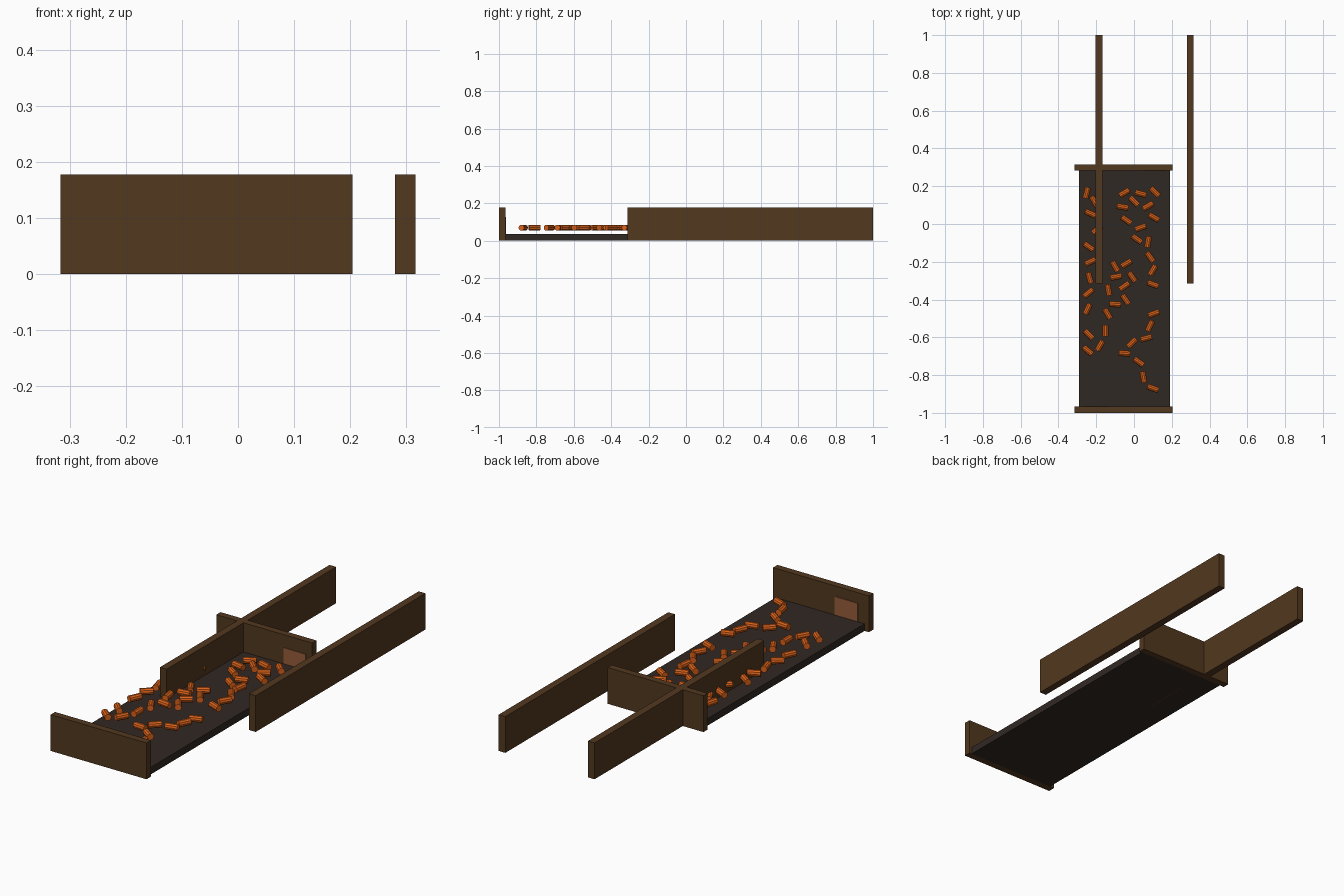
import bpy
from math import radians

if "Cube" in bpy.data.objects:
    bpy.data.objects.remove(bpy.data.objects["Cube"])


def material(name, rgb):
    m = bpy.data.materials.new(name)
    m.diffuse_color = (*rgb, 1)
    m.use_nodes = True
    m.node_tree.nodes["Principled BSDF"].inputs["Base Color"].default_value = m.diffuse_color
    return m


WOOD = material("dark_wood", (0.085, 0.040, 0.014))
BASE = material("tray_base", (0.030, 0.021, 0.017))
PLATE = material("copper_plate", (0.30, 0.11, 0.045))
ORANGE = material("orange", (0.70, 0.12, 0.01))


def box(name, x, y, z, mat):
    """Box from (min, max) ranges on each axis."""
    bpy.ops.mesh.primitive_cube_add(
        size=1, location=[(a + b) / 2 for a, b in (x, y, z)])
    ob = bpy.context.object
    ob.name = name
    ob.scale = [b - a for a, b in (x, y, z)]
    bpy.ops.object.transform_apply(location=False, rotation=False, scale=True)
    ob.data.materials.append(mat)
    return ob


H = 0.178

# tray floor
box("tray_floor", (-0.292, 0.19), (-0.966, 0.285), (0, 0.035), BASE)

# end walls
box("front_end_wall", (-0.316, 0.204), (-1.0, -0.966), (0, H), WOOD)
box("back_end_wall", (-0.316, 0.204), (0.283, 0.316), (0, H), WOOD)

# long side walls, set off from the tray
for name, x in (("left_side_wall", -0.204), ("right_side_wall", 0.28)):
    box(name, (x, x + 0.036), (-0.314, 1.0), (0, H), WOOD)

# thin plates on the inner faces of the end walls
box("front_wall_plate", (-0.256, -0.132), (-0.968, -0.963), (0.037, 0.127), PLATE)
box("back_wall_plate", (0.05, 0.17), (0.280, 0.285), (0.037, 0.115), PLATE)

# scattered pellets: x, y, heading in degrees
PELLETS = [
    (-.25, .165, 75), (-.23, .055, -25), (-.21, .12, -60), (-.05, .165, 30),
    (-.06, .09, -10), (0, .12, -45), (.035, .16, -15), (.11, .17, -45),
    (.075, .095, 30), (.105, .035, -30), (-.04, .02, -35), (.035, -.02, 20),
    (.015, -.08, -35), (.075, -.095, 80), (.085, -.175, -55), (.10, -.245, 60),
    (.10, -.32, -20), (-.24, -.12, -35), (-.23, -.20, 25), (-.235, -.285, -75),
    (-.24, -.365, 40), (-.245, -.45, 65), (-.10, -.225, -60), (-.04, -.21, 30),
    (-.095, -.28, 10), (-.01, -.28, -55), (-.05, -.33, 35), (-.135, -.35, -80),
    (-.045, -.40, -55), (-.10, -.425, -5), (-.14, -.475, -60), (-.15, -.565, 90),
    (-.18, -.645, 60), (-.24, -.585, -45), (-.245, -.67, -40), (.105, -.475, 20),
    (.085, -.54, 65), (.065, -.605, 15), (-.01, -.63, 45), (-.05, -.685, -5),
    (.025, -.73, -35), (.05, -.81, -80), (.10, -.87, -20), (-.195, -.03, 40),
]
bpy.ops.mesh.primitive_cylinder_add(vertices=10, radius=0.016, depth=0.06,
                                    rotation=(0, radians(90), 0))
first = bpy.context.object
bpy.ops.object.transform_apply(location=False, rotation=True, scale=False)
first.data.materials.append(ORANGE)
for i, (x, y, a) in enumerate(PELLETS):
    ob = first
    if i:
        ob = bpy.data.objects.new("pellet", first.data)
        bpy.context.collection.objects.link(ob)
    ob.name = f"pellet_{i + 1}"
    ob.location = (x, y, 0.07)
    ob.rotation_euler = (0, 0, radians(a))
